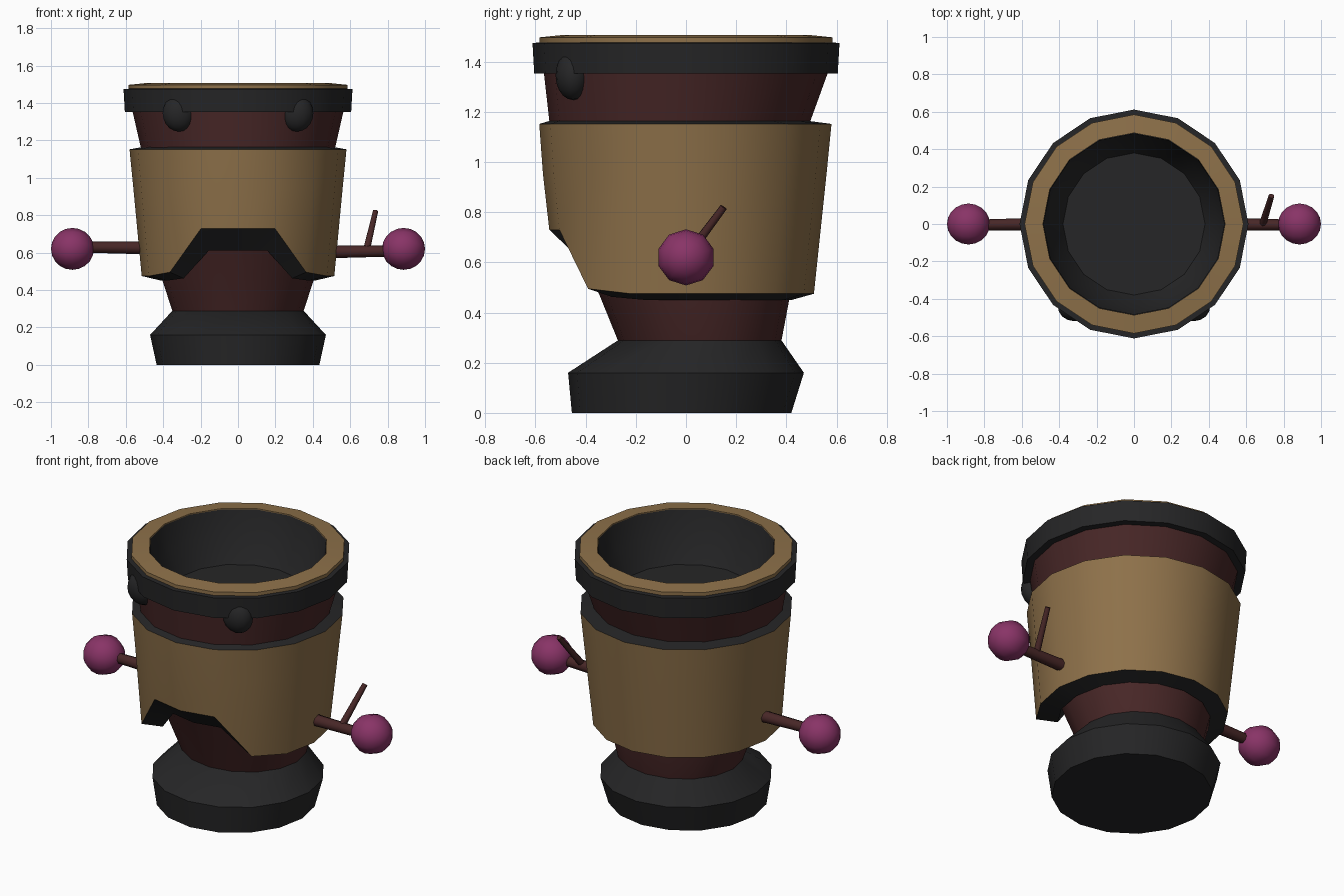
import bpy, bmesh, math
from mathutils import Vector

if "Cube" in bpy.data.objects:
    bpy.data.objects.remove(bpy.data.objects["Cube"])

N = 16  # sides of every ring


def material(name, rgb):
    m = bpy.data.materials.new(name)
    m.diffuse_color = (*rgb, 1)
    m.use_nodes = True
    m.node_tree.nodes["Principled BSDF"].inputs["Base Color"].default_value = m.diffuse_color
    return m


TAN = material("tan", (0.27, 0.165, 0.068))
BLACK = material("charcoal", (0.019, 0.019, 0.020))
RED = material("dark red brown", (0.064, 0.020, 0.020))
PURPLE = material("purple", (0.25, 0.034, 0.135))


def finish(bm, name, mats, angle=38):
    bmesh.ops.recalc_face_normals(bm, faces=bm.faces[:])
    me = bpy.data.meshes.new(name)
    bm.to_mesh(me)
    bm.free()
    for m in mats:
        me.materials.append(m)
    ob = bpy.data.objects.new(name, me)
    bpy.context.collection.objects.link(ob)
    bpy.ops.object.select_all(action='DESELECT')
    ob.select_set(True)
    bpy.context.view_layer.objects.active = ob
    bpy.ops.object.shade_smooth_by_angle(angle=math.radians(angle))
    return ob


def loft(name, rings, mats, bands=None, caps=True, closed=False, height=None):
    """Ring = (z, x radius, y front, y back); bands = material index per band."""
    bm = bmesh.new()
    loops = []
    for r, (z, rx, y0, y1) in enumerate(rings):
        loop = []
        for i in range(N):
            a = 2 * math.pi * i / N
            y = (y0 + y1) / 2 + (y1 - y0) / 2 * math.sin(a)
            loop.append(bm.verts.new((rx * math.cos(a), y, height(r, i, z) if height else z)))
        loops.append(loop)
    pairs = list(zip(loops, loops[1:]))
    if closed:
        pairs.append((loops[-1], loops[0]))
    for b, (lo, hi) in enumerate(pairs):
        for i in range(N):
            j = (i + 1) % N
            f = bm.faces.new((lo[i], lo[j], hi[j], hi[i]))
            f.material_index = bands[b] if bands else 0
    if caps and not closed:
        bm.faces.new(loops[0])
        f = bm.faces.new(loops[-1])
        f.material_index = bands[-1] if bands else 0
    return finish(bm, name, mats)


# Foot
loft("base", [(0, .435, -.455, .42), (.16, .47, -.47, .47), (.29, .35, -.27, .38)], [BLACK])

# Inner body: lower neck and upper collar
loft("neck", [(.285, .35, -.27, .38), (.47, .41, -.345, .415), (.64, .44, -.42, .42)], [RED])
loft("collar", [(1.12, .51, -.54, .48), (1.36, .565, -.567, .567)], [RED], caps=False)


# Sleeve with a raised notch over the front
def notch(ring, i, z):
    if ring in (0, 4):
        away = abs(i - 12)
        raised = .255 if away <= 1 else (.02 if away == 2 else 0)
        return z + raised * (1 if ring == 0 else .63)
    return z


loft("sleeve",
     [(.475, .515, -.545, .51), (.95, .56, -.57, .56), (1.152, .58, -.585, .58),
      (1.165, .51, -.54, .48), (.45, .41, -.42, .42)],
     [TAN, BLACK], bands=[0, 0, 1, 1, 1], closed=True, height=notch)


def circle(z, r):
    return (z, r, -r, r)


# Rim, tan lip and dark hollow
loft("rim", [circle(1.352, .54), circle(1.352, .605), circle(1.475, .612), circle(1.478, .54)],
     [BLACK], closed=True)
loft("lip", [circle(1.47, .585), circle(1.497, .585), circle(1.507, .487), circle(1.46, .487)],
     [TAN], closed=True)
loft("hollow", [circle(1.502, .485), circle(1.36, .45), circle(1.22, .38)], [BLACK])
# Open the hollow by removing its top cap
me = bpy.data.objects["hollow"].data
bm = bmesh.new()
bm.from_mesh(me)
bmesh.ops.delete(bm, geom=[f for f in bm.faces if len(f.verts) == N and f.calc_center_median().z > 1.4],
                 context='FACES_ONLY')
bmesh.ops.reverse_faces(bm, faces=bm.faces[:])
bm.to_mesh(me)
bm.free()


def ball(name, loc, size, mat, segs, rings, axis_x=False):
    bm = bmesh.new()
    bmesh.ops.create_uvsphere(bm, u_segments=segs, v_segments=rings, radius=1)
    for v in bm.verts:
        c = Vector((v.co.z, v.co.x, v.co.y)) if axis_x else v.co.copy()
        v.co = Vector(loc) + Vector([a * b for a, b in zip(c, size)])
    finish(bm, name, [mat], 60)


def rod(name, a, b, r0, r1):
    a, b = Vector(a), Vector(b)
    bm = bmesh.new()
    bmesh.ops.create_cone(bm, cap_ends=True, segments=8, radius1=r0, radius2=r1, depth=(b - a).length)
    q = (b - a).to_track_quat('Z', 'Y')
    for v in bm.verts:
        v.co = q @ v.co + (a + b) / 2
    finish(bm, name, [RED], 50)


# Eyes, stick arms and round hands
for s, side in ((-1, "left"), (1, "right")):
    ball(side + "_eye", (s * .315, -.45, 1.345), (.09, .07, .098), BLACK, 14, 10)
    ball(side + "_hand", (s * .885, 0, .62), (.115, .115, .112), PURPLE, 10, 10, True)
    z = .625 if s < 0 else .604
    rod(side + "_arm", (s * .42, 0, z), (s * .82, -.005, z + .004), .036, .029)
rod("twig", (.685, -.01, .605), (.735, .15, .82), .02, .015)
